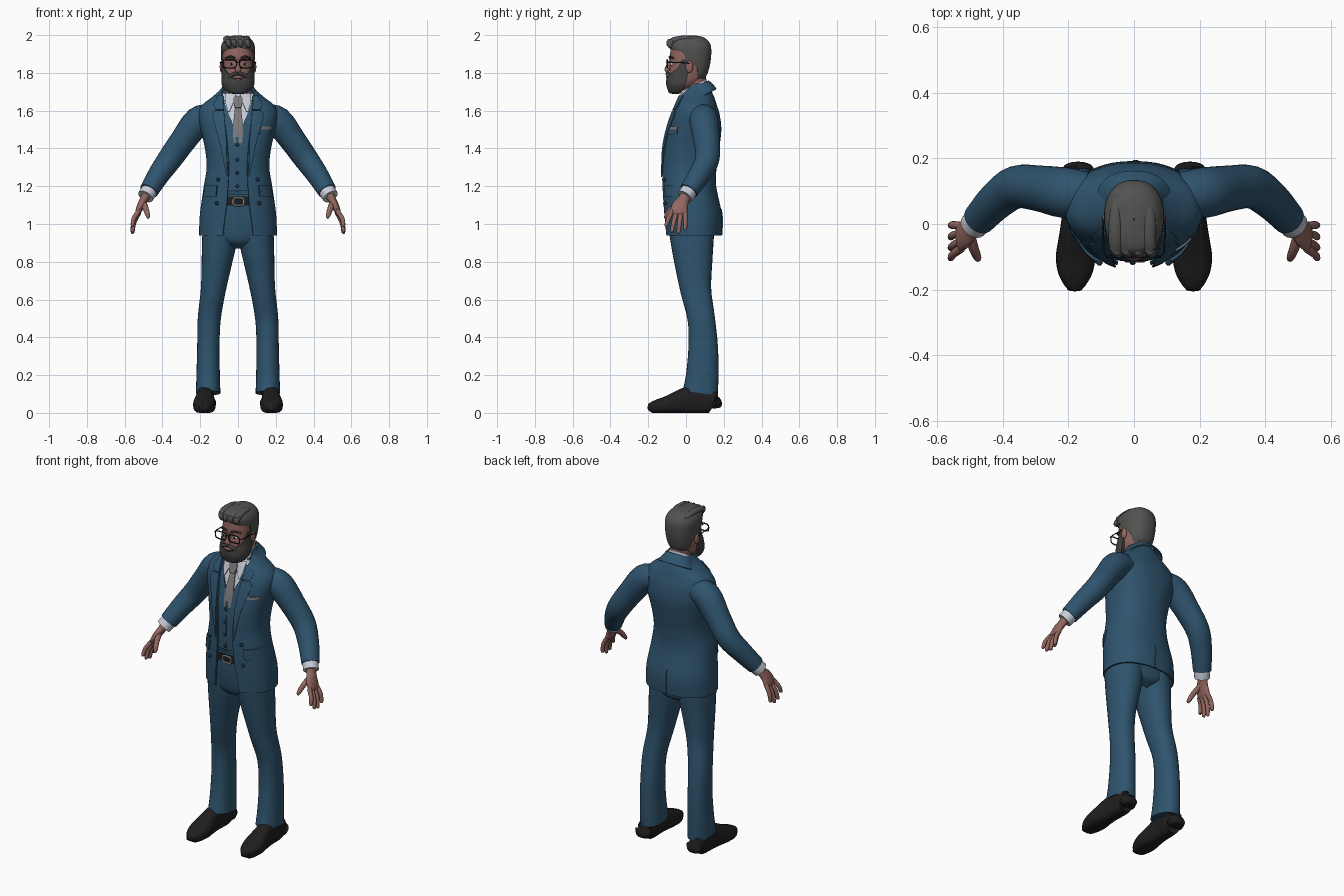
import bpy, bmesh, math
from mathutils import Vector

cube = bpy.data.objects.get("Cube")
if cube:
    bpy.data.objects.remove(cube, do_unlink=True)

N = 2.3          # roundness of the body cross-sections
parts = []


def material(name, r, g, b):
    m = bpy.data.materials.new(name)
    m.use_nodes = True
    m.diffuse_color = (r, g, b, 1)
    bsdf = m.node_tree.nodes["Principled BSDF"]
    bsdf.inputs["Base Color"].default_value = (r, g, b, 1)
    bsdf.inputs["Roughness"].default_value = 0.8
    return m


SUIT = material("blue suit", 0.028, 0.088, 0.155)
NAVY = material("dark navy buttons", 0.012, 0.03, 0.055)
SHIRT = material("pale shirt", 0.58, 0.6, 0.68)
TIE = material("grey tie", 0.2, 0.19, 0.19)
SKIN = material("skin", 0.29, 0.135, 0.115)
HAIR = material("grey hair", 0.085, 0.085, 0.083)
BEARD = material("dark grey beard", 0.055, 0.055, 0.054)
BLACK = material("black leather", 0.014, 0.013, 0.013)
SILVER = material("silver", 0.45, 0.45, 0.45)


def smooth(rows, k=5):
    """Catmull-Rom samples through rows of numbers."""
    out = []
    for i in range(len(rows) - 1):
        a, b, c, d = (rows[max(0, min(len(rows) - 1, i + o))] for o in (-1, 0, 1, 2))
        for s in range(k):
            t = s / k
            out.append([q + t * (r - p + t * (2 * p - 5 * q + 4 * r - s4 + t * (3 * (q - r) + s4 - p))) / 2
                        for p, q, r, s4 in zip(a, b, c, d)])
    return out + [list(rows[-1])]


def lerp(table, z):
    for a, b in zip(table, table[1:]):
        if z <= b[0]:
            t = max(0, (z - a[0]) / (b[0] - a[0]))
            return [p + t * (q - p) for p, q in zip(a, b)]
    return list(table[-1])


def finish(name, bm, mat, mirror=False, thick=0):
    bmesh.ops.remove_doubles(bm, verts=bm.verts, dist=1e-5)
    mesh = bpy.data.meshes.new(name)
    bm.to_mesh(mesh)
    bm.free()
    mesh.materials.append(mat)
    ob = bpy.data.objects.new(name, mesh)
    bpy.context.collection.objects.link(ob)
    if mirror:
        ob.modifiers.new("mirror", "MIRROR").merge_threshold = 0.0005
    if thick:
        ob.modifiers.new("thickness", "SOLIDIFY").thickness = thick
    parts.append(ob)


def grid(name, pts, mat, mirror, thick, flip=False):
    bm = bmesh.new()
    vs = [[bm.verts.new(p) for p in row] for row in pts]
    for lo, hi in zip(vs, vs[1:]):
        for j in range(len(lo) - 1):
            f = (lo[j], lo[j + 1], hi[j + 1], hi[j])
            bm.faces.new(f[::-1] if flip else f)
    finish(name, bm, mat, mirror, thick)


def shell(name, rows, mat, start=((0, 0),), end=((0, 180),), thick=0, tilt=0, cols=28):
    """Mirrored wrap; rows are z, half width, front y, back y; angles start at the front."""
    pts = []
    for z, w, yf, yb in rows:
        a0, a1 = lerp(start, z)[1], lerp(end, z)[1]
        line = []
        for j in range(cols + 1):
            a = math.radians(a0 + (a1 - a0) * j / cols)
            s, c = abs(math.sin(a)) ** (2 / N), math.cos(a)
            y = (yf + yb) / 2 - (yb - yf) / 2 * math.copysign(abs(c) ** (2 / N), c)
            line.append((max(w, 0) * s, y, z + tilt * (y - 0.04)))
        pts.append(line)
    grid(name, pts, mat, True, thick)


def patch(name, rows, edges, mat, off=0.005, mirror=True, thick=0.006, back=False):
    """Thin panel laid on a body surface; edges are z, left x, right x."""
    pts = []
    z0, z1 = edges[0][0], edges[-1][0]
    for i in range(13):
        z = z0 + (z1 - z0) * i / 12
        _, xa, xb = lerp(edges, z)
        _, w, yf, yb = lerp(rows, z)
        line = []
        for j in range(9):
            x = xa + (xb - xa) * j / 8
            d = (yb - yf) / 2 * max(0, 1 - min(1, abs(x) / w) ** N) ** (1 / N) + off
            line.append((x, (yf + yb) / 2 + (d if back else -d), z))
        pts.append(line)
    grid(name, pts, mat, mirror, thick, back)


def tube(name, path, mat, mirror=True, closed=False, sides=20, k=4, floor=None, n=2):
    """Tapered tube; path rows are x, y, z, radius along y, other radius."""
    path = [tuple(p) + (p[3],) if len(p) == 4 else tuple(p) for p in path]
    rows = path if closed else smooth(path, k)
    bm, rings = bmesh.new(), []
    for i, r in enumerate(rows):
        nxt = rows[(i + 1) % len(rows)] if closed else rows[min(i + 1, len(rows) - 1)]
        prv = rows[i - 1] if closed else rows[max(i - 1, 0)]
        t = (Vector(nxt[:3]) - Vector(prv[:3])).normalized()
        ref = Vector((1, 0, 0)) if abs(t.y) > 0.85 else Vector((0, 1, 0))
        u = (ref - t * ref.dot(t)).normalized()
        v = t.cross(u)
        ring = []
        for j in range(sides):
            a = math.tau * j / sides
            c, s = (math.copysign(abs(q) ** (2 / n), q) for q in (math.cos(a), math.sin(a)))
            p = Vector(r[:3]) + u * c * r[3] + v * s * r[4]
            if floor is not None:
                p.z = max(p.z, floor)
            ring.append(bm.verts.new(p))
        rings.append(ring)
    for a, b in zip(rings, rings[1:] + rings[:1] if closed else rings[1:]):
        for j in range(sides):
            bm.faces.new((a[j], a[j - 1], b[j - 1], b[j]))
    if not closed:
        bm.faces.new(rings[0])
        bm.faces.new(rings[-1])
    bmesh.ops.recalc_face_normals(bm, faces=bm.faces)
    finish(name, bm, mat, mirror)


def ball(name, loc, size, mat, mirror=True):
    bm = bmesh.new()
    bmesh.ops.create_uvsphere(bm, u_segments=16, v_segments=10, radius=1)
    for v in bm.verts:
        v.co = Vector(loc) + Vector(size) * v.co
    finish(name, bm, mat, mirror)


def scaled(v, s):
    return Vector((v.x * s[0], v.y * s[1], v.z * s[2]))


def ball(name, loc, size, mat, mirror=True):
    bm = bmesh.new()
    bmesh.ops.create_uvsphere(bm, u_segments=16, v_segments=10, radius=1)
    for v in bm.verts:
        v.co = Vector(loc) + scaled(v.co, size)
    finish(name, bm, mat, mirror)


def loop(name, cx, y, cz, hx, hz, r, mat, mirror):
    pts = []
    for i in range(24):
        c, s = math.cos(math.tau * i / 24), math.sin(math.tau * i / 24)
        pts.append((cx + hx * math.copysign(abs(c) ** 0.5, c), y,
                    cz + hz * math.copysign(abs(s) ** 0.5, s), r))
    tube(name, pts, mat, mirror, closed=True, sides=8)


def shrink(rows, d, lo, hi):
    return [(z, w - d, f + d, b - d) for z, w, f, b in rows if lo <= z <= hi]


# Torso layers: jacket, waistcoat, shirt
coat = smooth([(.94, .206, -.112, .188), (1.05, .202, -.12, .19), (1.2, .181, -.128, .16),
               (1.3, .166, -.128, .162), (1.4, .175, -.124, .176), (1.5, .198, -.104, .187),
               (1.58, .21, -.078, .178), (1.63, .19, -.058, .163), (1.67, .14, -.046, .15),
               (1.71, .095, -.032, .132), (1.745, .075, -.02, .115)], 6)
shell("jacket", coat, SUIT, thick=.01, cols=40,
      start=((.94, 20), (1.1, 15), (1.2, 14), (1.35, 15), (1.55, 17), (1.63, 21), (1.67, 31), (1.71, 60), (1.75, 90)))
shell("waistcoat", shrink(coat, .014, 1.155, 1.66), SUIT, thick=.006,
      start=((1.46, 0), (1.55, 8), (1.62, 17), (1.67, 30)))
shirt = shrink(coat, .022, 1.2, 1.72)
shell("shirt", shirt, SHIRT)
patch("lapels", coat, [(1.25, .056, .06), (1.45, .062, .102), (1.585, .074, .142), (1.6, .075, .125)], SUIT, .009)
patch("upper_lapels", coat, [(1.605, .076, .118), (1.63, .078, .132), (1.68, .08, .108)], SUIT, .009)
shell("jacket_collar", smooth([(1.655, .118, -.04, .162), (1.69, .095, -.032, .142), (1.72, .081, -.025, .12)]),
      SUIT, ((0, 48),), thick=.008, tilt=.5)
patch("waistcoat_edge", coat, [(1.17, -.012, .002), (1.46, -.012, .002)], SUIT, -.011, False, .004)
patch("side_pocket_flaps", coat, [(1.145, .118, .183), (1.205, .112, .179)], SUIT, .01, thick=.01)
patch("breast_pocket", coat, [(1.475, .118, .172), (1.5, .116, .174)], SUIT, .008, False)
patch("pocket_square", coat, [(1.5, .12, .172), (1.515, .125, .175)], TIE, .007, False)
patch("back_vent", coat, [(.942, -.003, .014), (1.08, -.003, .006)], SUIT, .004, False, back=True)
for x, z in ((.105, 1.235), (.112, 1.11)):
    ball("jacket_buttons", (x, lerp(coat, z)[2] + .012, z), (.01, .01, .01), NAVY)
for z in (1.2, 1.27, 1.34, 1.42):
    ball("waistcoat_button", (-.004, lerp(coat, z)[2] + .01, z), (.009, .006, .009), NAVY, False)

# Shirt collar and tie
shell("shirt_collar", smooth([(1.675, .08, -.036, .122), (1.71, .07, -.03, .112), (1.735, .066, -.026, .108)]),
      SHIRT, ((0, 8),), thick=.006, tilt=.5)
patch("collar_points", shirt, [(1.595, .046, .054), (1.64, .026, .066), (1.69, .01, .07)], SHIRT, .015)
patch("tie_blade", shirt, [(1.43, -.026, .026), (1.52, -.026, .026), (1.63, -.015, .015)], TIE, .008, False)
patch("tie_knot", shirt, [(1.618, -.016, .016), (1.655, -.027, .027), (1.675, -.022, .022)], TIE, .02, False, .02)

# Trousers, belt and shoes
hips = smooth([(.87, .03, -.02, .09), (.9, .12, -.07, .14), (.95, .183, -.09, .148),
               (1.05, .183, -.102, .15), (1.16, .165, -.105, .138)])
shell("trouser_seat", hips, SUIT)
shell("belt", shrink(hips, -.004, 1.085, 1.15), BLACK, thick=.006)
loop("belt_buckle", .003, -.112, 1.118, .028, .02, .005, SILVER, False)
legs = [(1, .094, .09, -.095, .15), (.9, .1, .091, -.08, .146), (.8, .112, .081, -.062, .14),
        (.65, .131, .066, -.03, .134), (.5, .152, .061, .008, .153), (.35, .157, .059, .013, .169),
        (.2, .158, .062, 0, .172), (.105, .158, .065, -.018, .169)]
tube("trouser_legs", [(x, (f + b) / 2, z, (b - f) / 2, r) for z, x, r, f, b in legs], SUIT, sides=28, n=2.2)
shoe = [(.163, .02, .05), (.153, .04, .1), (.1, .046, .13), (.02, .046, .135), (-.04, .053, .112),
        (-.1, .06, .084), (-.15, .052, .066), (-.185, .032, .048), (-.199, .01, .032)]
tube("shoes", [(.172 + .06 * (.1 - y) * .5, y, h / 2, w, h / 2 + .005) for y, w, h in shoe], BLACK, floor=0, n=2.6)

# Arms and hands
tube("sleeves", [(.14, .09, 1.567, .068), (.21, .095, 1.545, .077), (.285, .108, 1.45, .07),
                 (.36, .112, 1.345, .065), (.42, .07, 1.26, .058), (.472, .015, 1.175, .05)], SUIT, sides=28)
tube("shirt_cuffs", [(.462, .025, 1.19, .043), (.475, .011, 1.168, .044), (.49, -.006, 1.145, .043)], SHIRT)
tube("palms", [(.482, .002, 1.16, .03, .026), (.497, -.012, 1.13, .031, .022), (.513, -.03, 1.1, .042, .02),
               (.528, -.038, 1.065, .045, .016), (.533, -.04, 1.05, .036, .01)], SKIN)
fingers = [((-.074, 1.068), (-.092, 1.03), (-.104, .995)), ((-.052, 1.06), (-.065, 1.01), (-.073, .965)),
           ((-.028, 1.058), (-.034, 1.005), (-.04, .957)), ((-.006, 1.065), (-.003, 1.02), (-.004, .975))]
for base, mid, tip in fingers:
    tube("fingers", [(.526, *base, .013), (.551, *mid, .012), (.558, *tip, .01),
                     (.558, tip[0], tip[1] - .008, .004)], SKIN, sides=12)
tube("thumbs", [(.502, -.03, 1.115, .017), (.488, -.075, 1.08, .015), (.477, -.102, 1.045, .012),
                (.475, -.111, 1.03, .005)], SKIN, sides=12)

# Head and neck
tube("neck", [(0, .062, 1.62, .06), (0, .055, 1.7, .056), (0, .045, 1.8, .058)], SKIN, False)
shell("head", smooth([(1.71, .001, -.03, 0), (1.725, .045, -.065, .04), (1.76, .068, -.083, .085),
                      (1.8, .077, -.088, .102), (1.85, .081, -.083, .115), (1.9, .082, -.084, .12),
                      (1.95, .07, -.07, .11), (1.985, .001, .01, .03)]), SKIN)
tube("nose", [(0, -.078, 1.868, .01, .008), (0, -.094, 1.835, .013, .011), (0, -.1, 1.815, .013, .017),
              (0, -.092, 1.805, .008, .011)], SKIN, False)
tube("lips", [(-.026, -.088, 1.775, .005), (0, -.098, 1.778, .008), (.026, -.088, 1.775, .005)], SKIN, False)
ball("ears", (.086, .018, 1.832), (.011, .02, .032), SKIN)
ball("eyes", (.036, -.074, 1.846), (.014, .01, .008), SHIRT)
ball("pupils", (.036, -.082, 1.846), (.006, .004, .006), BLACK)
tube("eyebrows", [(.014, -.086, 1.878, .005), (.04, -.084, 1.886, .006), (.066, -.066, 1.877, .004)], BEARD, sides=8)

# Hair and beard
shell("hair", smooth([(1.765, .062, -.05, .096), (1.8, .078, -.06, .115), (1.86, .088, -.082, .13),
                      (1.92, .091, -.09, .134), (1.955, .085, -.096, .127), (1.983, .064, -.08, .102),
                      (1.995, .03, -.04, .07), (1.999, .001, .01, .02)], 6), HAIR, thick=.014,
      start=((1.765, 118), (1.8, 112), (1.835, 104), (1.855, 82), (1.91, 74), (1.935, 0)))
for x in (-.056, -.026, .008, .045):
    tube("hair_lock", [(x + .012, -.078, 1.935, .008, .01), (x + .006, -.086, 1.957, .02, .015),
                       (x, -.05, 1.977, .022, .016), (x, .02, 1.982, .02, .014),
                       (x * .9, .085, 1.97, .012, .008)], HAIR, False, sides=12)
shell("beard", smooth([(1.687, .001, -.055, -.04), (1.692, .045, -.085, 0), (1.705, .067, -.095, .03),
                       (1.735, .085, -.104, .06), (1.765, .088, -.105, .082), (1.8, .087, -.097, .095),
                       (1.84, .087, -.088, .105), (1.87, .088, -.086, .11)]), BEARD, thick=.022,
      start=((1.764, 0), (1.772, 18), (1.8, 38), (1.825, 62), (1.87, 72)),
      end=((1.69, 100), (1.76, 98), (1.87, 88)))
tube("moustache", [(0, -.095, 1.797, .009, .007), (.02, -.097, 1.795, .011, .009), (.045, -.084, 1.778, .011, .01),
                   (.055, -.078, 1.76, .008, .008)], BEARD, sides=12)

# Glasses
loop("glasses_rims", .044, -.1, 1.848, .036, .022, .0035, BLACK, True)
tube("glasses_bridge", [(-.01, -.1, 1.855, .003), (0, -.103, 1.858, .003), (.01, -.1, 1.855, .003)], BLACK, False, sides=8)
tube("glasses_arms", [(.08, -.1, 1.856, .003), (.091, -.085, 1.856, .003), (.094, -.03, 1.855, .003),
                      (.093, .02, 1.85, .003)], BLACK, sides=8)

# Bake modifiers and shade
bpy.ops.object.select_all(action="DESELECT")
for ob in parts:
    ob.select_set(True)
bpy.context.view_layer.objects.active = parts[0]
bpy.ops.object.convert(target="MESH")
bpy.ops.object.shade_smooth_by_angle(angle=math.radians(42))
